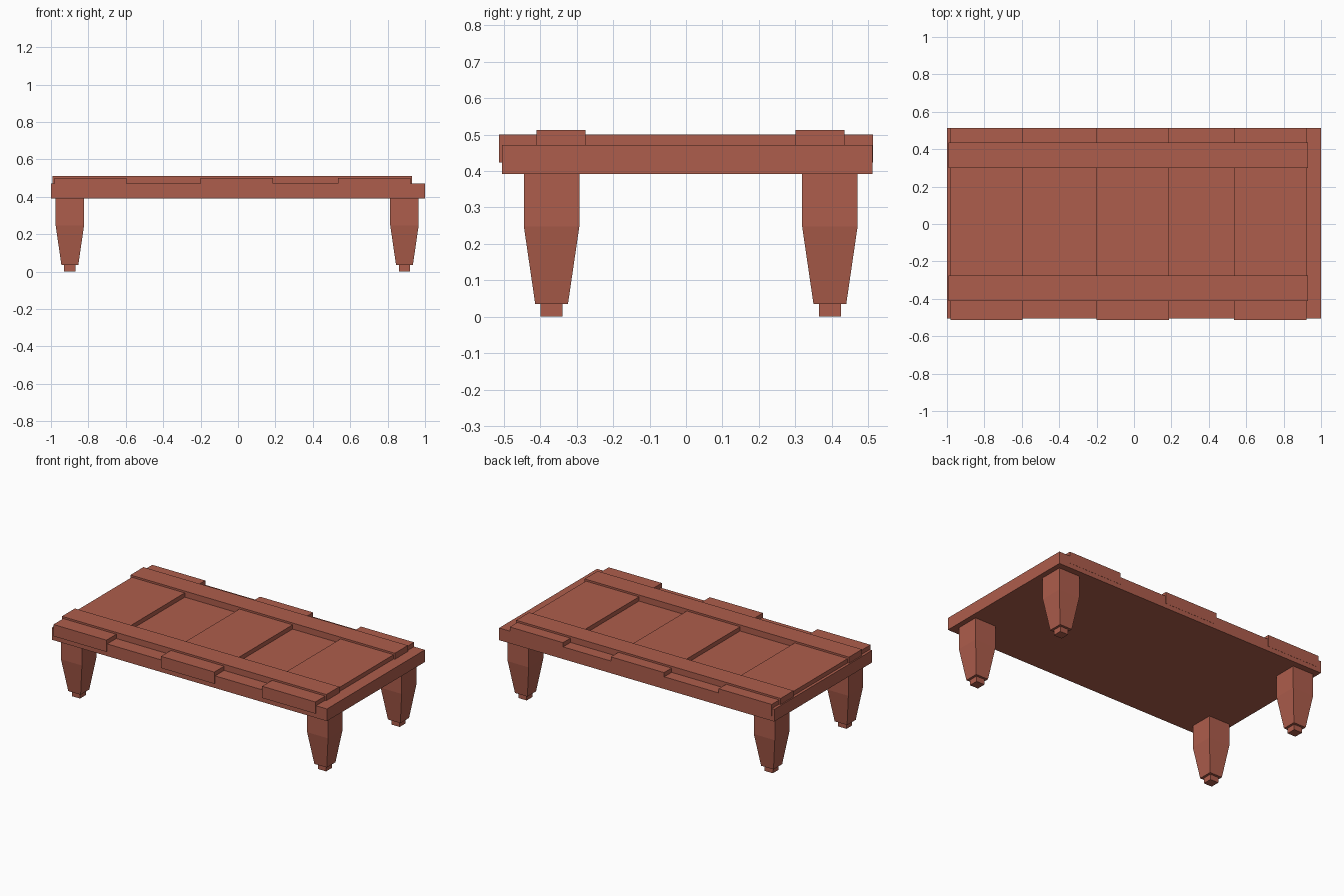
import bpy
import bmesh

cube = bpy.data.objects.get("Cube")
if cube:
    bpy.data.objects.remove(cube, do_unlink=True)

# Single wood colour
wood = bpy.data.materials.new("red_brown_wood")
wood.use_nodes = True
colour = (0.42, 0.11, 0.072, 1)
wood.diffuse_color = colour
shader = next(n for n in wood.node_tree.nodes if n.type == 'BSDF_PRINCIPLED')
shader.inputs["Base Color"].default_value = colour
shader.inputs["Roughness"].default_value = 0.8


def finish(name, bm):
    bmesh.ops.recalc_face_normals(bm, faces=bm.faces)
    mesh = bpy.data.meshes.new(name)
    bm.to_mesh(mesh)
    bm.free()
    mesh.materials.append(wood)
    obj = bpy.data.objects.new(name, mesh)
    bpy.context.collection.objects.link(obj)
    return obj


def box(name, x, y, z):
    """Box from (min, max) ranges on each axis."""
    bm = bmesh.new()
    bmesh.ops.create_cube(bm, size=1)
    for v in bm.verts:
        v.co = [r[0] if c < 0 else r[1] for c, r in zip(v.co, (x, y, z))]
    return finish(name, bm)


def square_turned(name, cx, cy, profile):
    """Stack of square rings given as (half width, height), capped at both ends."""
    bm = bmesh.new()
    corners = ((-1, -1), (1, -1), (1, 1), (-1, 1))
    rings = [[bm.verts.new((cx + h * sx, cy + h * sy, z)) for sx, sy in corners]
             for h, z in profile]
    for low, high in zip(rings, rings[1:]):
        for i in range(4):
            j = (i + 1) % 4
            bm.faces.new((low[i], low[j], high[j], high[i]))
    bm.faces.new(rings[0][::-1])
    bm.faces.new(rings[-1])
    return finish(name, bm)


# Base slab
box("base_slab", (-1, 1), (-0.505, 0.512), (0.392, 0.472))

# Cross planks, overhanging the front edge a little
for name, x in (("right", (-0.982, -0.597)), ("middle", (-0.2, 0.187)),
                ("left", (0.535, 0.921))):
    box(name + "_cross_plank", x, (-0.513, 0.513), (0.423, 0.5))

# Long rails across the planks
for name, y in (("front", (-0.411, -0.276)), ("back", (0.3, 0.435))):
    box(name + "_rail", (-0.992, 0.93), y, (0.472, 0.512))

# Tapered legs with small square feet
leg_profile = ((0.03, 0), (0.03, 0.035), (0.045, 0.035), (0.076, 0.247), (0.076, 0.392))
for side, x in (("right", -0.899), ("left", 0.89)):
    for end, y in (("front", -0.369), ("back", 0.395)):
        square_turned(f"{end}_{side}_leg", x, y, leg_profile)
